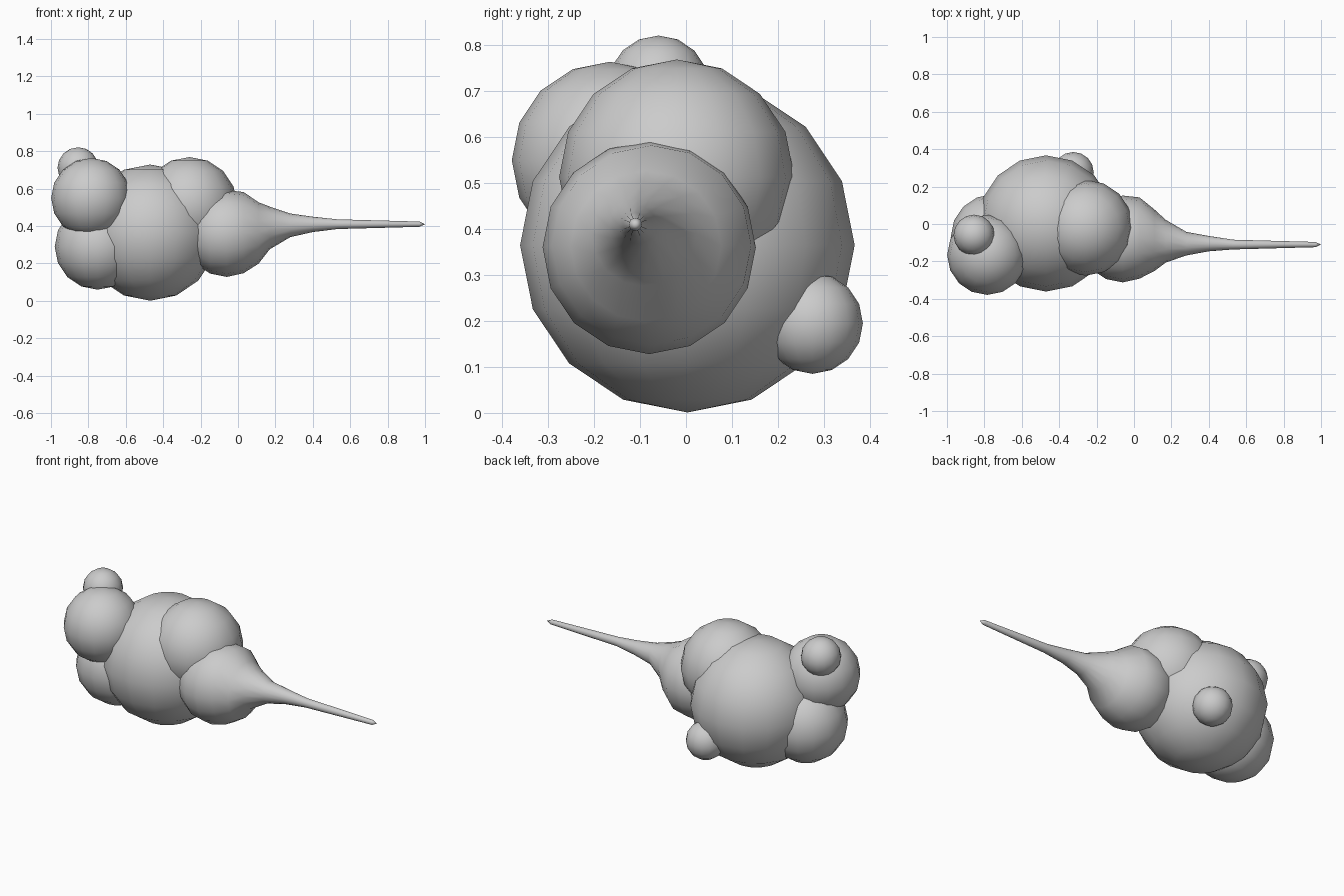
import bpy, bmesh, math
from mathutils import Vector

if "Cube" in bpy.data.objects:
    bpy.data.objects.remove(bpy.data.objects["Cube"])


def finish(name, bm):
    bmesh.ops.recalc_face_normals(bm, faces=bm.faces)
    me = bpy.data.meshes.new(name)
    bm.to_mesh(me)
    bm.free()
    me.polygons.foreach_set("use_smooth", [True] * len(me.polygons))
    ob = bpy.data.objects.new(name, me)
    bpy.context.collection.objects.link(ob)
    return ob


def ball(name, x, y, z, r):
    bm = bmesh.new()
    bmesh.ops.create_uvsphere(bm, u_segments=16, v_segments=8, radius=r)
    bmesh.ops.translate(bm, verts=bm.verts, vec=(x, y, z))
    return finish(name, bm)


# Body lumps
ball("body", -0.47, 0.003, 0.365, 0.364)
ball("shoulder_lump", -0.26, -0.02, 0.513, 0.256)
ball("upper_end_lump", -0.785, -0.165, 0.55, 0.214)
ball("lower_end_lump", -0.75, -0.07, 0.29, 0.23)
ball("top_knob", -0.855, -0.06, 0.711, 0.11)
ball("back_knob", -0.325, 0.275, 0.195, 0.11)

# Snout: back half of a ball, then pulled out into a long off-centre spike
R = 0.232
rings = [(-0.06 - R * math.cos(math.radians(a)), -0.08, 0.36,
          R * math.sin(math.radians(a))) for a in (22.5, 45, 67.5, 90)]
rings += [(0.03, -0.075, 0.365, 0.217), (0.11, -0.087, 0.363, 0.164),
          (0.17, -0.092, 0.39, 0.114), (0.28, -0.105, 0.404, 0.063),
          (0.40, -0.105, 0.409, 0.041), (0.53, -0.11, 0.41, 0.026),
          (0.97, -0.11, 0.41, 0.014)]
bm = bmesh.new()
N = 16
loops = []
for x, y, z, r in rings:
    loops.append([bm.verts.new((x, y + r * math.cos(2 * math.pi * i / N),
                                z + r * math.sin(2 * math.pi * i / N)))
                  for i in range(N)])
for a, b in zip(loops, loops[1:]):
    for i in range(N):
        j = (i + 1) % N
        bm.faces.new((a[i], a[j], b[j], b[i]))
for loop, tip in ((loops[0], (-0.06 - R, -0.08, 0.36)),
                  (loops[-1], (1.0, -0.11, 0.41))):
    v = bm.verts.new(Vector(tip))
    for i in range(N):
        bm.faces.new((loop[i], loop[(i + 1) % N], v))
finish("snout_spike", bm)
